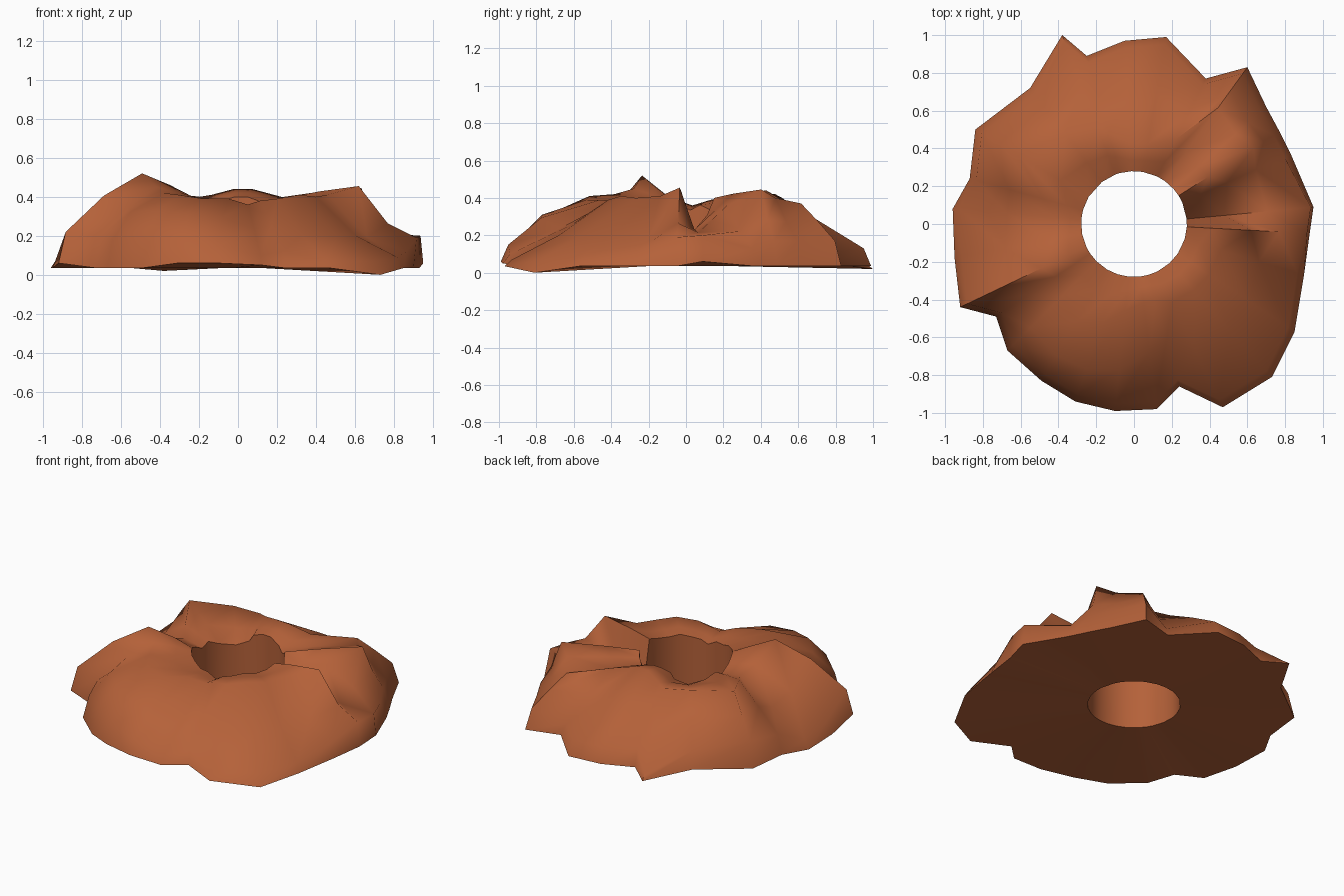
import bpy, bmesh, math

# Outline corners: x, y, skirt height, crest radius, crest height
STATIONS = [
    (.95, .09, .20, .48, .23), (.83, .37, .13, .54, .36), (.77, .49, .17, .75, .445),
    (.70, .62, .17, .72, .40), (.60, .83, .17, .76, .37), (.38, .77, .10, .50, .40),
    (.17, .99, .13, .43, .44), (-.05, .97, .13, .43, .44), (-.25, .89, .14, .50, .41),
    (-.38, 1.0, .05, .55, .40), (-.55, .72, .14, .60, .42), (-.84, .50, .20, .71, .435),
    (-.87, .24, .16, .50, .39), (-.96, .08, .09, .42, .36), (-.95, -.18, .11, .46, .40),
    (-.92, -.44, .22, .545, .52), (-.73, -.49, .20, .50, .45), (-.67, -.67, .18, .54, .42),
    (-.49, -.83, .20, .60, .41), (-.31, -.94, .18, .56, .39), (-.10, -.99, .15, .46, .39),
    (.12, -.98, .10, .42, .36), (.24, -.86, .12, .42, .38), (.47, -.97, .07, .46, .39),
    (.73, -.81, .07, .47, .41), (.85, -.57, .09, .48, .40), (.90, -.27, .12, .48, .41),
    (.93, -.05, .19, .62, .455),
]
HOLE = 0.28
RIM = {0: .20, 1: .31, 9: .34, 10: .31, 11: .33, 21: .33}     # dips in the inner rim
FOOT = {19: .06, 20: .06, 21: .05, 24: 0.0, 9: .02, 15: .06, 0: .06}
# How full the slope is between skirt and crest
FULL = {0: .5, 1: .4, 2: .4, 3: .45, 26: .25, 27: .28, 23: .42, 24: .38, 25: .35,
        15: .62, 16: .6, 17: .6, 18: .62, 19: .62, 20: .6}

clay = bpy.data.materials.new("rust_brown_rock")
clay.diffuse_color = (0.46, 0.12, 0.041, 1)

bm = bmesh.new()
rings = []
for i, (x, y, skirt, cr, cz) in enumerate(STATIONS):
    r, a = math.hypot(x, y), math.atan2(y, x)
    foot = FOOT.get(i, 0.035)
    edge = r * (0.985 if i in (0, 27) else 0.96)
    rim = RIM.get(i, min(0.40, cz * 0.93))
    full = FULL.get(i, 0.52)
    out = 0.64 if 17 <= i <= 20 else 0.50
    # closed cross-section: foot, skirt, shoulder, crest, inner rim, hole foot
    section = [(r, foot), (edge, skirt),
               (edge * out + cr * (1 - out), skirt + (cz - skirt) * full),
               (cr, cz), (HOLE * 0.6 + cr * 0.4, rim * 0.5 + cz * 0.5),
               (HOLE, rim), (HOLE, 0.035)]
    rings.append([bm.verts.new((p * math.cos(a), p * math.sin(a), z)) for p, z in section])

# Skin between neighbouring cross-sections
for i, ring in enumerate(rings):
    nxt = rings[(i + 1) % len(rings)]
    for k in range(len(ring)):
        m = (k + 1) % len(ring)
        bm.faces.new((ring[k], nxt[k], nxt[m], ring[m]))
bmesh.ops.recalc_face_normals(bm, faces=bm.faces)

mesh = bpy.data.meshes.new("rock_ring")
bm.to_mesh(mesh)
bm.free()
mesh.materials.append(clay)
rock = bpy.data.objects.new("rock_ring", mesh)
bpy.context.collection.objects.link(rock)
bpy.context.view_layer.objects.active = rock
rock.select_set(True)
bpy.ops.object.shade_smooth_by_angle(angle=math.radians(65))
